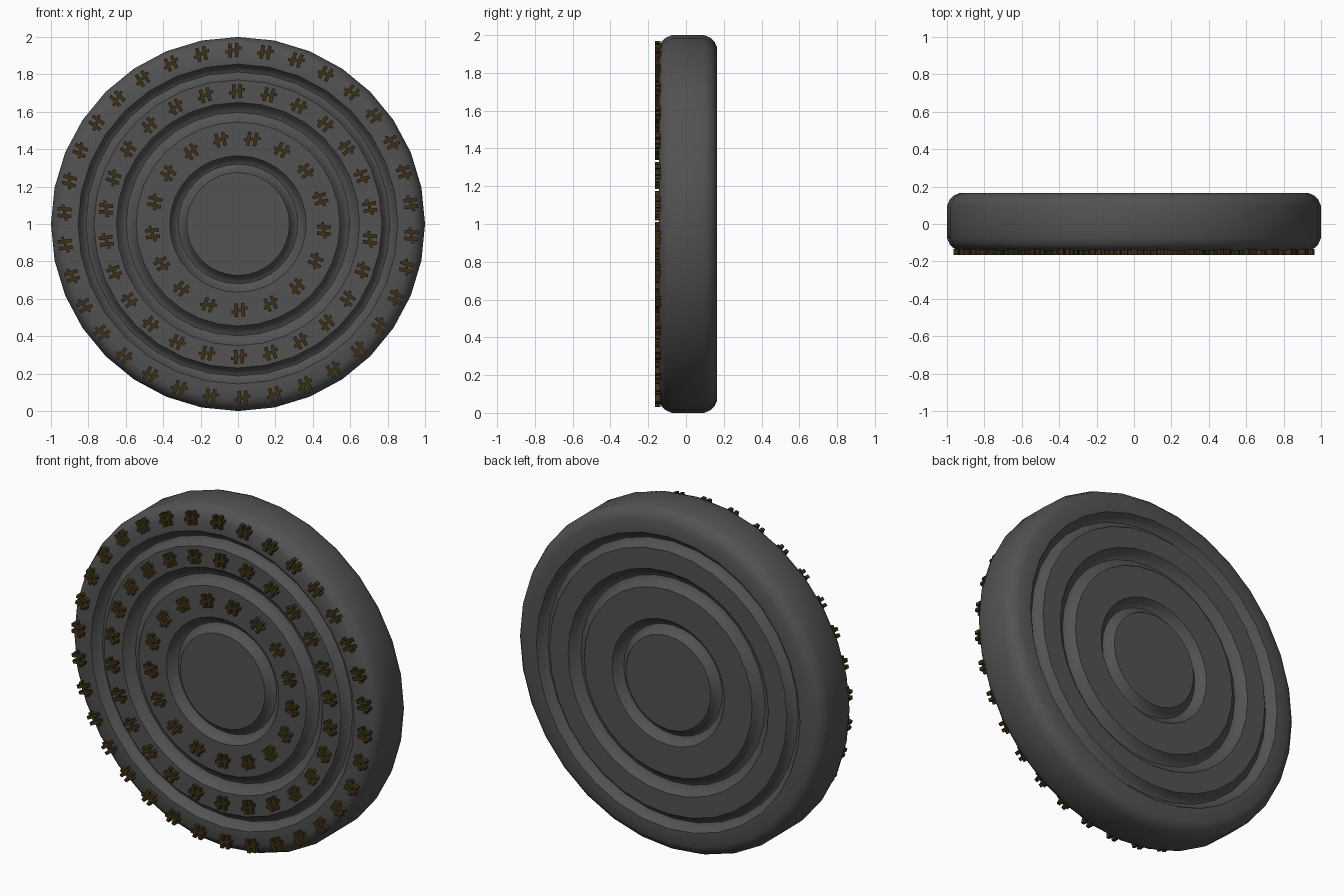
import bpy, bmesh, math
from mathutils import Matrix, Vector

if "Cube" in bpy.data.objects:
    bpy.data.objects.remove(bpy.data.objects["Cube"])

SIDES = 32
MID_Y, HALF = 0.011, 0.154      # centre plane and half thickness of the disc body


def material(name, rgb):
    m = bpy.data.materials.new(name)
    m.diffuse_color = (*rgb, 1)
    m.use_nodes = True
    m.node_tree.nodes["Principled BSDF"].inputs["Base Color"].default_value = m.diffuse_color
    return m


def finish(name, bm, mat):
    bmesh.ops.recalc_face_normals(bm, faces=bm.faces)
    mesh = bpy.data.meshes.new(name)
    bm.to_mesh(mesh)
    bm.free()
    ob = bpy.data.objects.new(name, mesh)
    bpy.context.collection.objects.link(ob)
    mesh.materials.append(mat)
    return ob


stone = material("dark_grey", (0.085, 0.085, 0.085))
bronze = material("dark_bronze", (0.045, 0.03, 0.008))

# Half profile (radius, height above the centre plane) with three rounded grooves
half = [(0, HALF)]
for r0, r1 in ((0.275, 0.365), (0.545, 0.65), (0.77, 0.855)):
    for i in range(7):
        t = i / 6
        half.append((r0 + (r1 - r0) * t, HALF - 0.045 * math.sin(math.pi * t)))
half += [(0.935, HALF), (0.965, 0.14), (0.985, 0.12), (1.0, 0.085)]

# Disc body: front profile plus its mirror, lathed around the y axis
profile = [(r, MID_Y - h) for r, h in half] + [(r, MID_Y + h) for r, h in reversed(half)]
bm = bmesh.new()
verts = [bm.verts.new((0, y, 1 + r)) for r, y in profile]
edges = [bm.edges.new(p) for p in zip(verts, verts[1:])]
bmesh.ops.spin(bm, geom=verts + edges, cent=(0, 0, 1), axis=(0, 1, 0),
               angle=2 * math.pi, steps=SIDES, use_duplicate=False)
bmesh.ops.remove_doubles(bm, verts=bm.verts, dist=1e-4)
disc = finish("disc_body", bm, stone)
bpy.context.view_layer.objects.active = disc
disc.select_set(True)
bpy.ops.object.shade_smooth_by_angle(angle=math.radians(38))
disc.select_set(False)

# Raised stud outline: two radial bars, a crossbar and two offset stubs (x, z, width, height)
BARS = ((-0.018, -0.001, 0.019, 0.074), (0.018, 0.001, 0.019, 0.074),
        (0.0, 0.0, 0.03, 0.016), (-0.033, -0.010, 0.020, 0.016), (0.033, 0.010, 0.020, 0.016))
FRONT, BACK = -0.165, -0.135


def stud_ring(name, radius, count, start):
    bm = bmesh.new()
    for i in range(count):
        a = math.radians(start) + 2 * math.pi * i / count
        place = Matrix.Translation((0, 0, 1)) @ Matrix.Rotation(a, 4, 'Y')
        for x, z, w, h in BARS:
            box = (Matrix.Translation((x, (FRONT + BACK) / 2, radius + z))
                   @ Matrix.Diagonal((w, BACK - FRONT, h, 1)))
            bmesh.ops.create_cube(bm, size=1, matrix=place @ box)
    finish(name, bm, bronze)


# Three rings of studs on the front plateaus
stud_ring("outer_studs", 0.93, 34, -1.5)
stud_ring("middle_studs", 0.71, 26, -0.4)
stud_ring("inner_studs", 0.46, 17, 9.5)
